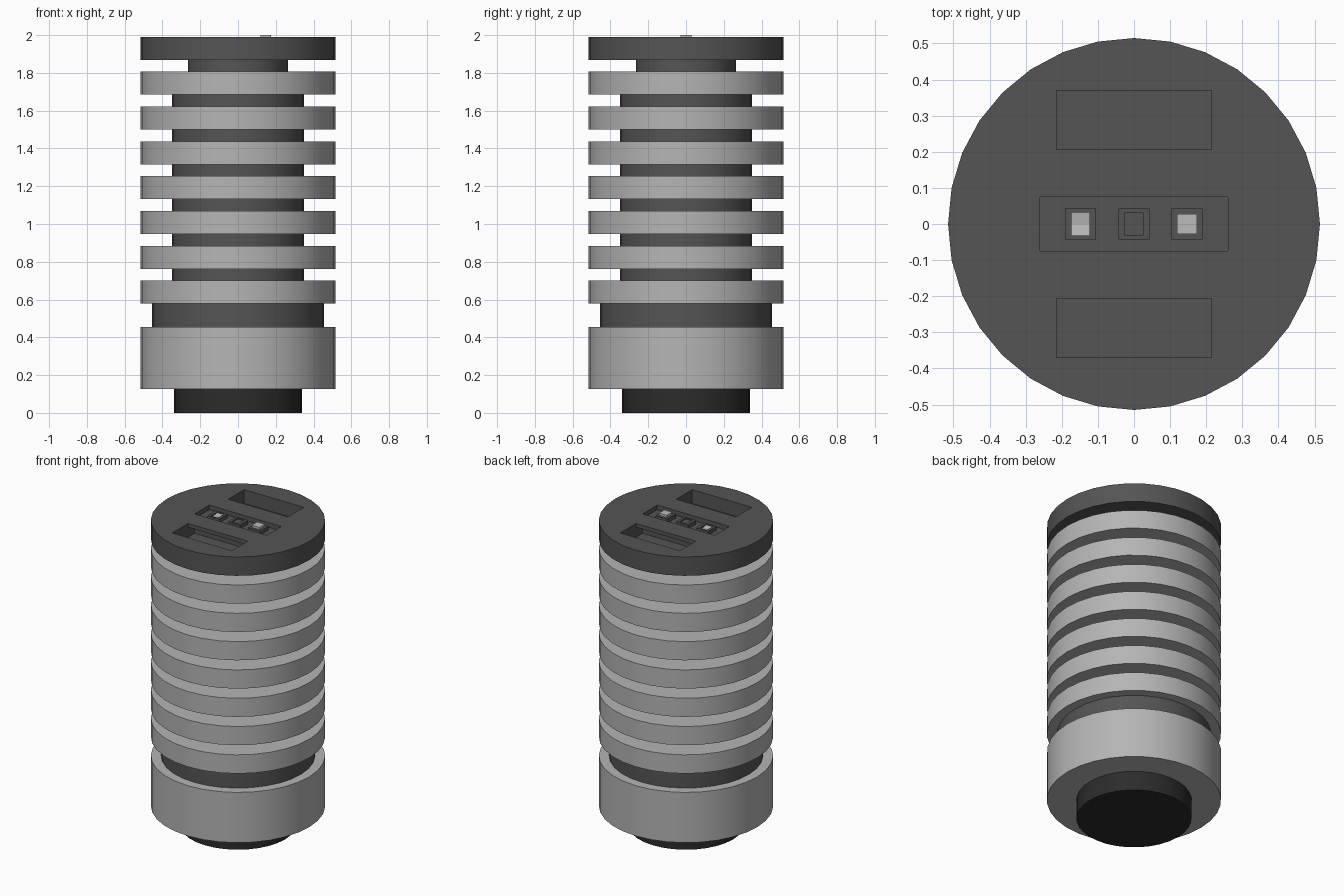
import bpy
import bmesh
import math
from mathutils import Matrix

if "Cube" in bpy.data.objects:
    bpy.data.objects.remove(bpy.data.objects["Cube"], do_unlink=True)


def material(name, value):
    mat = bpy.data.materials.new(name)
    mat.use_nodes = True
    color = (value, value, value, 1)
    mat.diffuse_color = color
    mat.node_tree.nodes["Principled BSDF"].inputs["Base Color"].default_value = color
    return mat


GREY = material("light grey metal", 0.46)
DARK = material("dark grey", 0.09)
BLACK = material("black", 0.025)
PALE = material("pale switch", 0.5)


def finish(bm, name, mat):
    mesh = bpy.data.meshes.new(name)
    bm.to_mesh(mesh)
    bm.free()
    obj = bpy.data.objects.new(name, mesh)
    bpy.context.collection.objects.link(obj)
    mesh.materials.append(mat)
    return obj


def smooth(obj):
    bpy.ops.object.select_all(action="DESELECT")
    obj.select_set(True)
    bpy.context.view_layer.objects.active = obj
    bpy.ops.object.shade_smooth_by_angle(angle=math.radians(30))


def disc(name, radius, low, high, mat):
    bpy.ops.mesh.primitive_cylinder_add(vertices=32, radius=radius, depth=high - low,
                                        location=(0, 0, (low + high) / 2))
    obj = bpy.context.object
    obj.name = name
    obj.data.materials.append(mat)
    smooth(obj)
    return obj


def box(name, x, y, z, mat):
    """Box from (low, high) pairs on each axis."""
    bm = bmesh.new()
    size = Matrix.Diagonal((x[1] - x[0], y[1] - y[0], z[1] - z[0], 1))
    mid = Matrix.Translation((sum(x) / 2, sum(y) / 2, sum(z) / 2))
    bmesh.ops.create_cube(bm, size=1, matrix=mid @ size)
    return finish(bm, name, mat)


def cut(target, cutter):
    mod = target.modifiers.new("cut", "BOOLEAN")
    mod.operation = "DIFFERENCE"
    mod.solver = "EXACT"
    mod.object = cutter
    cutter.hide_render = True
    bpy.context.view_layer.objects.active = target
    bpy.ops.object.modifier_apply(modifier=mod.name)
    bpy.data.objects.remove(cutter, do_unlink=True)


# Stacked body
R = 0.515
disc("base_plug", 0.34, 0, 0.13, BLACK)
disc("lower_body", R, 0.127, 0.455, GREY)
disc("collar", 0.455, 0.45, 0.585, DARK)
disc("core", 0.35, 0.58, 1.69, DARK)
disc("neck", 0.265, 1.8, 1.87, DARK)

# Cooling fins
for i in range(7):
    low = 0.578 + i * 0.1845
    disc(f"fin_{i + 1}", R, low, low + 0.122, GREY)

# Cap with a switch recess and two undercut finger slots
TOP = 1.99
cap = disc("cap", R, 1.867, TOP, DARK)
cut(cap, box("recess_cutter", (-0.26, 0.26), (-0.075, 0.075), (1.96, 2.1), DARK))
for side in (-1, 1):
    for inner, roof in ((0.207, 2.1), (0.14, 1.965)):
        ys = sorted((side * inner, side * 0.37))
        cut(cap, box("slot_cutter", (-0.215, 0.215), ys, (1.9, roof), DARK))
smooth(cap)


# Switch housings: boxes with a sunken well
def housing(name, x, half_x, half_y):
    obj = box(name, (x - 0.043, x + 0.043), (-0.043, 0.043), (1.958, 1.985), DARK)
    cut(obj, box("well_cutter", (x - half_x, x + half_x), (-half_y, half_y),
                 (1.972, 2.1), DARK))


housing("right_housing", -0.148, 0.025, 0.032)
housing("middle_housing", 0, 0.025, 0.032)
housing("left_housing", 0.147, 0.028, 0.028)


# Rockers with a central valley
def rocker(name, x, mat):
    obj = box(name, (x - 0.025, x + 0.025), (-0.032, 0.032), (1.97, 1.98), mat)
    bm = bmesh.new()
    bm.from_mesh(obj.data)
    bmesh.ops.bisect_plane(bm, geom=bm.verts[:] + bm.edges[:] + bm.faces[:],
                           plane_co=(0, 0, 0), plane_no=(0, 1, 0))
    for v in bm.verts:
        if abs(v.co.y) < 0.001 and v.co.z > 1.975:
            v.co.z -= 0.005
    bm.to_mesh(obj.data)
    bm.free()


rocker("right_rocker", -0.148, PALE)
box("middle_button", (-0.025, 0.025), (-0.032, 0.032), (1.97, 1.978), DARK)
box("left_button", (0.119, 0.175), (-0.028, 0.028), (1.97, 2.0), PALE)
